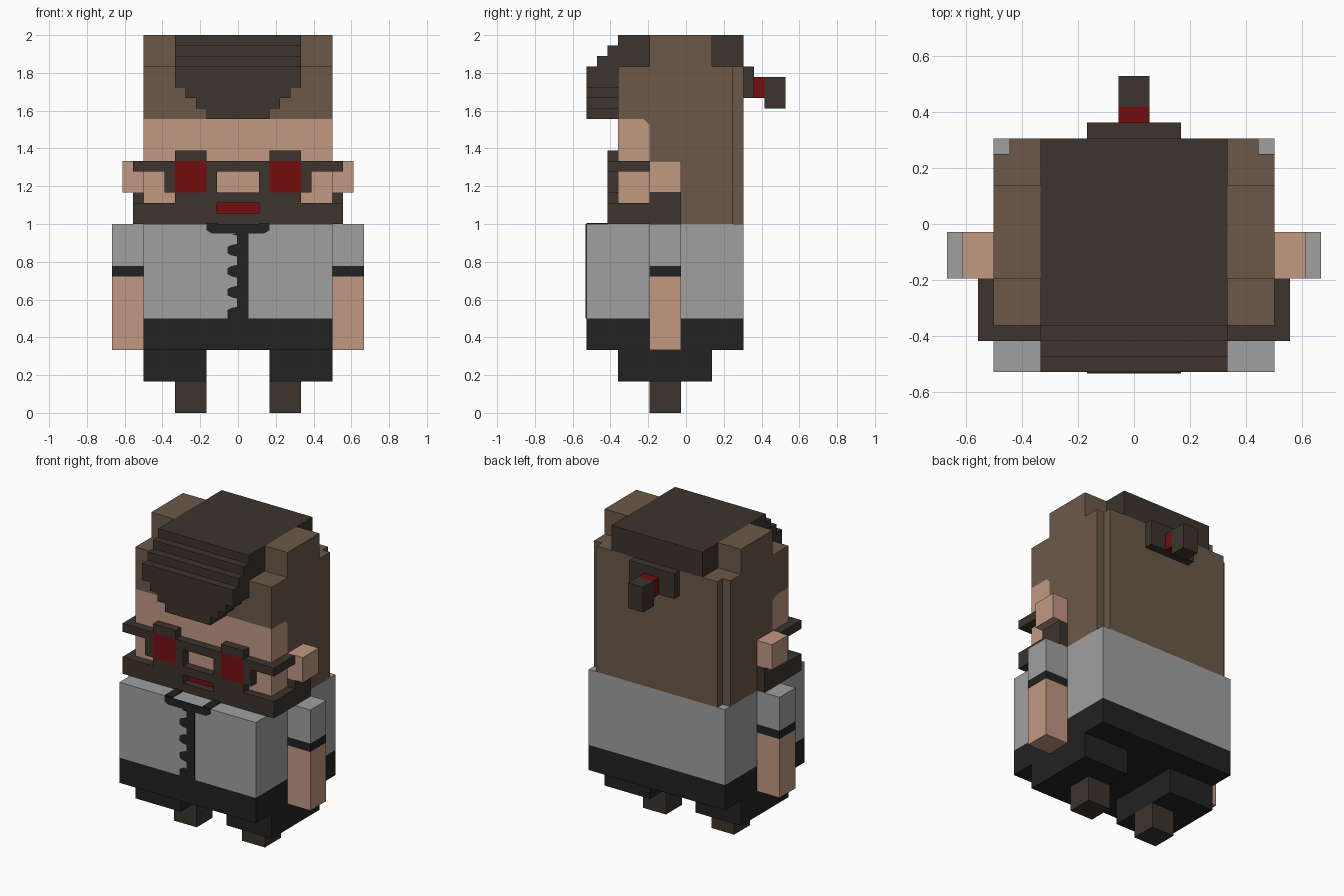
import bpy
import bmesh

U = 1 / 18  # one block of the grid

old = bpy.data.objects.get("Cube")
if old:
    bpy.data.objects.remove(old)


def material(name, *rgb):
    def linear(c):
        c /= 255
        return c / 12.92 if c < 0.04 else ((c + 0.055) / 1.055) ** 2.4
    color = [linear(c) for c in rgb] + [1]
    m = bpy.data.materials.new(name)
    m.use_nodes = True
    m.diffuse_color = color
    bsdf = m.node_tree.nodes["Principled BSDF"]
    bsdf.inputs["Base Color"].default_value = color
    bsdf.inputs["Roughness"].default_value = 0.9
    return m


skin = material("skin", 194, 152, 130)
brown = material("brown_hair", 108, 89, 73)
dark = material("dark_brown", 60, 52, 45)
black = material("black_cloth", 34, 34, 34)
grey = material("grey_cloth", 160, 160, 160)
red = material("red", 117, 13, 15)


def finish(name, bm, mat):
    bmesh.ops.scale(bm, vec=(U, U, U), verts=bm.verts)
    bmesh.ops.recalc_face_normals(bm, faces=bm.faces)
    mesh = bpy.data.meshes.new(name)
    bm.to_mesh(mesh)
    bm.free()
    mesh.materials.append(mat)
    obj = bpy.data.objects.new(name, mesh)
    bpy.context.collection.objects.link(obj)
    return obj


def blocks(name, mat, *boxes, mirror=False):
    """Boxes given as (x0, x1, y0, y1, z0, z1); mirror repeats them on -x."""
    bm = bmesh.new()
    boxes = list(boxes)
    if mirror:
        boxes += [(-b[1], -b[0], *b[2:]) for b in boxes]
    for x0, x1, y0, y1, z0, z1 in boxes:
        cube = bmesh.ops.create_cube(bm, size=1)["verts"]
        bmesh.ops.scale(bm, vec=(x1 - x0, y1 - y0, z1 - z0), verts=cube)
        bmesh.ops.translate(bm, vec=((x0 + x1) / 2, (y0 + y1) / 2, (z0 + z1) / 2), verts=cube)
    return finish(name, bm, mat)


def prism(name, mat, outline, axis, start, end):
    """Extrude an outline in (y, z) along x, or in (x, z) along y."""
    bm = bmesh.new()
    place = (lambda a, b: (start, a, b)) if axis == "x" else (lambda a, b: (a, start, b))
    face = bm.faces.new([bm.verts.new(place(a, b)) for a, b in outline])
    top = bmesh.ops.extrude_face_region(bm, geom=[face])["geom"]
    depth = end - start
    vec = (depth, 0, 0) if axis == "x" else (0, depth, 0)
    bmesh.ops.translate(bm, vec=vec, verts=[v for v in top if isinstance(v, bmesh.types.BMVert)])
    return finish(name, bm, mat)


FRONT, FACE, EAR, BACK = -9.5, -6.5, -3.5, 5.5
THIN = 0.1

# Legs, body and arms
blocks("feet", dark, (3, 6, EAR, -0.5, 0, 3), mirror=True)
blocks("legs", black, (3, 9, FACE, 2.5, 3, 6), mirror=True)
blocks("waist", black, (-9, 9, FRONT, BACK, 6, 9))
blocks("shirt", grey, (-9, 9, FRONT, BACK, 9, 18))
blocks("forearms", skin, (9, 12, EAR, -0.5, 6, 13), mirror=True)
blocks("cuffs", black, (9, 12, EAR, -0.5, 13, 14), mirror=True)
blocks("sleeves", grey, (9, 12, EAR, -0.5, 14, 18), mirror=True)

# Collar and toothed fastening on the shirt
prism("collar_front", black, [(-3, 18), (-3, 17.4), (-2.5, 17.1), (2.5, 17.1), (3, 17.4), (3, 18)],
      "y", FRONT - THIN, FRONT)
blocks("collar_sides", black, (2, 3, FRONT, -7.5, 18, 18 + THIN), mirror=True)
edge = [(1, 17.1), (1, 9), (-1, 9)]
for i in range(4):
    z = 9.5 + 2 * i
    edge += [(-1, z + 0.3), (-0.6, z + 0.5), (-0.1, z + 0.6), (-0.1, z + 1.4), (-0.6, z + 1.5)]
    if i < 3:
        edge.append((-1, z + 1.7))
edge += [(-0.1, 17.1)]
prism("fastening", black, edge, "y", FRONT - THIN, FRONT)

# Head
prism("face", skin, [(FACE, 18), (EAR, 18), (EAR, 27.5), (-4, 28), (FACE, 28)], "x", -9, 9)
prism("hair", brown, [(FACE, 28), (-4, 28), (EAR, 27.5), (EAR, 18), (4.5, 18), (4.5, 33), (FACE, 33)],
      "x", -9, 9)
blocks("hair_back", brown, (-8, 8, 4.5, BACK, 18, 33))
blocks("hair_tufts", brown, (6, 9, EAR, 2.5, 33, 36), mirror=True)
blocks("ears", skin, (9, 11, EAR, -0.5, 21, 24), mirror=True)

# Swept crest with a stepped front
steps = [(3, 28), (3, 29), (4, 29), (4, 30), (5, 30), (5, 31), (6, 31), (6, 33)]
prism("crest_fringe", dark, steps + [(-x, z) for x, z in reversed(steps)], "y", FRONT, FACE)
blocks("crest_top", dark, *[(-6, 6, FRONT + 1 + i, BACK, 33 + i, 34 + i) for i in range(3)])

# Beard wrapping the jaw, with the mouth set in
blocks("beard", dark, (-10, 10, -7.5, FACE, 18, 19), (-6, 6, -7.5, FACE, 20, 21))
blocks("beard_sides", dark, (2, 10, -7.5, FACE, 19, 20), (9, 10, FACE, EAR, 18, 20),
       (9, 10, EAR, -0.5, 18, 21), mirror=True)
blocks("mouth", red, (-2, 2, FACE - THIN, FACE, 19, 20))

# Glasses
blocks("glasses_bridge", dark, (-3, 3, -7.5, FACE, 23, 24))
blocks("glasses_frame", dark, (2, 3, -7.5, FACE, 21, 23), (6, 7, -7.5, FACE, 21, 23),
       (6, 10, -7.5, FACE, 23, 24), (3, 6, -7.5, FACE, 24, 25),
       (9, 10, FACE, EAR, 23, 24), mirror=True)
blocks("lenses", red, (3, 6, -7.5, FACE, 21, 24), mirror=True)

# Ponytail
blocks("ponytail_base", dark, (-3, 3, BACK, 6.5, 30, 33))
blocks("ponytail_band", red, (-1, 1, 6.5, 7.5, 30, 32))
blocks("ponytail_end", dark, (-1, 1, 7.5, 9.5, 29, 32))
